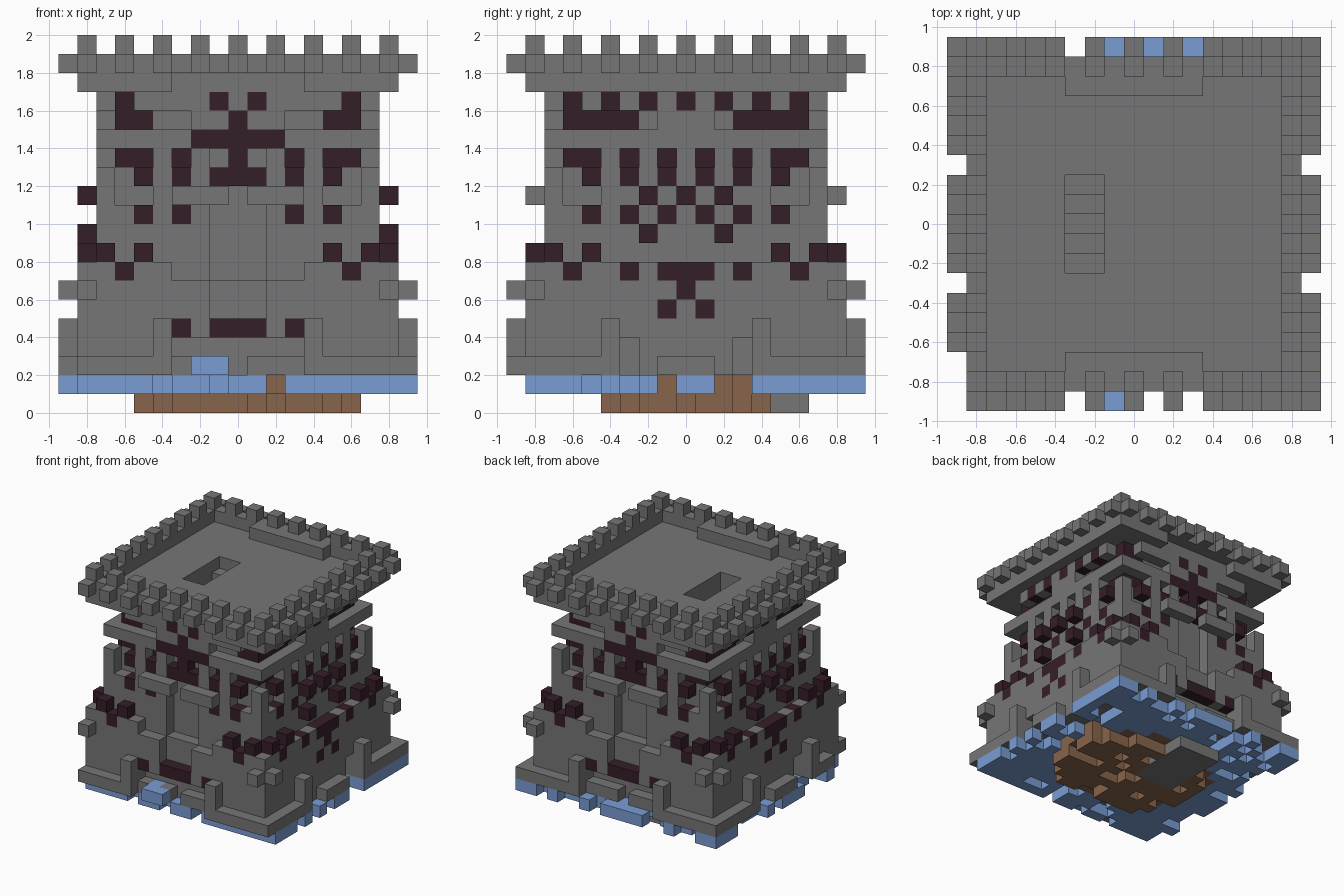
import bpy, bmesh, random
from mathutils import Vector

random.seed(4)
if "Cube" in bpy.data.objects:
    bpy.data.objects.remove(bpy.data.objects["Cube"])

U = 0.1          # block size
cells = {}       # block position -> part name


def material(name, rgb):
    m = bpy.data.materials.new(name)
    m.use_nodes = True
    m.diffuse_color = (*rgb, 1)
    bsdf = next(n for n in m.node_tree.nodes if n.type == "BSDF_PRINCIPLED")
    bsdf.inputs["Base Color"].default_value = (*rgb, 1)
    bsdf.inputs["Roughness"].default_value = 0.9
    return m


stone = material("stone grey", (0.18, 0.18, 0.18))
plum = material("dark plum", (0.036, 0.013, 0.022))
water = material("water blue", (0.195, 0.335, 0.65))
earth = material("earth brown", (0.25, 0.13, 0.069))

PARTS = {
    "tower_core": stone, "wall_facing": stone, "corner_buttresses": stone,
    "base_curb": stone, "parapet": stone, "merlons": stone, "cellar": stone,
    "window_recesses": plum, "front_emblem": plum, "festoons": plum,
    "water_layer": water, "earth_layer": earth,
}


def box(part, xs, ys, zs):
    for i in range(xs[0], xs[1] + 1):
        for j in range(ys[0], ys[1] + 1):
            for k in range(zs[0], zs[1] + 1):
                cells[i, j, k] = part


def wall(part, faces, depth, offsets, heights):
    """Blocks on opposite walls, mirrored about the middle; part None cuts."""
    for a in offsets:
        for k in heights:
            for s in (-1, 1):
                for t in (-1, 1):
                    spots = []
                    if "f" in faces:
                        spots.append((s * a, t * depth, k))
                    if "s" in faces:
                        spots.append((t * depth, s * a, k))
                    for p in spots:
                        if part is None:
                            cells.pop(p, None)
                        else:
                            cells[p] = part


# Solid core, roof slab and stair opening
box("tower_core", (-6, 6), (-6, 6), (2, 16))
box("tower_core", (-8, 8), (-8, 8), (17, 17))
for j in range(-2, 3):
    for i in (-3, -2):
        for k in range(15 + j, 18):
            cells.pop((i, j, k), None)

# Outer wall facing, corner posts, mullions and string course
wall("wall_facing", "fs", 7, range(8), range(2, 12))
wall(None, "fs", 7, (5, 6), [11])
wall("wall_facing", "fs", 7, [7], (11, 12))
wall("wall_facing", "fs", 7, (0, 2, 4), (12, 13))
wall("wall_facing", "fs", 7, range(8), [14])
wall("wall_facing", "s", 7, (0, 1), [15])
wall("wall_facing", "f", 7, (1, 2), [15])
wall("wall_facing", "fs", 7, (3, 5), [16])
wall("wall_facing", "s", 7, [1], [16])
wall("wall_facing", "f", 7, (0, 2, 4), [16])

# Gate niche
wall(None, "f", 7, (0, 1), range(7, 12))

# Plum windows, set back under the string course and roof
wall("window_recesses", "fs", 6, (3, 5, 6), [13])
wall("window_recesses", "s", 6, [1], [13])
wall("window_recesses", "fs", 6, (5, 6), [15])
wall("window_recesses", "s", 6, (3, 4), [15])
wall("window_recesses", "fs", 6, [6], [16])
# Plum blocks level with the wall
wall("window_recesses", "fs", 7, (3, 5), (10, 12))
wall("window_recesses", "s", 7, [1], (10, 12))
wall("window_recesses", "s", 7, (0, 2, 4), [16])
wall("window_recesses", "f", 7, [1], [16])

# Cross emblem above both gates
for k, offsets in ((15, [0]), (14, (0, 1, 2)), (13, [0]), (12, (0, 1))):
    wall("front_emblem", "f", 7, offsets, [k])

# Corner buttresses with small knobs
wall("corner_buttresses", "fs", 8, range(4, 9), range(2, 8))
wall("corner_buttresses", "fs", 9, [8], [6])
cells.pop((-9, -8, 6))

# Gate piers and lintels
wall("wall_facing", "f", 8, (2, 3), (5, 6))
wall("wall_facing", "f", 8, [2], [4])
wall("wall_facing", "f", 8, (1, 2, 3), [2])
wall("wall_facing", "f", 8, (1, 2, 3), [11])

# Side panels and doorsteps
wall("wall_facing", "s", 8, range(4), range(4, 8))
wall("wall_facing", "s", 8, range(3), (2, 3))
wall("wall_facing", "s", 9, (0, 1), [2])

# Hanging festoons
for k, offsets in ((8, (5, 7)), (7, [6])):
    wall("festoons", "fs", 8, offsets, [k])
wall("festoons", "f", 8, (0, 1, 3), [4])
for k, offsets in ((11, (0, 2)), (9, [2]), (7, (0, 1, 3)), (6, [0]), (5, [1])):
    wall("festoons", "s", 8, offsets, [k])

# Curb and posts round the foot of the corners
wall("base_curb", "fs", 9, range(4, 10), [2])
wall("base_curb", "fs", 9, [4], (3, 4))
for j in (-9, -8, -7):
    cells.pop((-9, j, 2), None)

# Parapet, outer brackets, merlons and inner sills
wall(None, "f", 8, range(4), [17])
wall("parapet", "fs", 8, range(9), [18])
wall("parapet", "fs", 9, range(0, 9, 2), [18])
wall("parapet", "f", 7, range(4), [18])
wall("merlons", "fs", 8, range(0, 9, 2), [19])
cells.pop((-9, -8, 18), None)

# Ragged earth and water under the tower
for i in range(-9, 10):
    for j in range(-9, 10):
        if max(abs(i), abs(j)) < 7:
            cells[i, j, 2] = "water_layer"
        if (i / 6.5) ** 2 + (j / 5.5) ** 2 <= 1:
            cells[i, j, 1] = "earth_layer"
        elif j > -9:
            gap = (i == 2 and j < 0) or (i > 0 and j in (-1, 2, 3))
            corner = abs(i) == abs(j)
            ragged = not corner and random.random() < 0.28
            if not gap and not ragged:
                cells[i, j, 1] = "water_layer"
        r = ((i - 0.5) / 6.3) ** 2 + (j / 5) ** 2
        if r <= 1 and random.random() < 0.82:
            cells[i, j, 0] = "earth_layer"
box("water_layer", (-2, -1), (-9, -9), (2, 2))
box("water_layer", (-2, -2), (-9, -8), (2, 2))
for i in (-1, 1, 3):
    cells[i, 9, 1] = "water_layer"
cells.pop((-3, 9, 1), None)
for j in (-3, 3):
    cells.pop((-9, j, 1), None)
    cells.pop((9, j, 1), None)
box("cellar", (-3, 0), (1, 6), (0, 0))

# Turn the outer faces of each part into a mesh
AXES = [Vector(v) for v in ((1, 0, 0), (0, 1, 0), (0, 0, 1))]
for part, mat in PARTS.items():
    bm = bmesh.new()
    for cell, owner in cells.items():
        if owner != part:
            continue
        centre = Vector(cell) + AXES[2] / 2
        for n in range(3):
            for s in (-1, 1):
                normal = AXES[n] * s
                if tuple(int(c) for c in Vector(cell) + normal) in cells:
                    continue
                u, v = AXES[(n + 1) % 3] / 2, AXES[(n + 2) % 3] / 2 * s
                mid = centre + normal / 2
                quad = (mid - u - v, mid + u - v, mid + u + v, mid - u + v)
                bm.faces.new([bm.verts.new(p * U) for p in quad])
    bmesh.ops.remove_doubles(bm, verts=bm.verts, dist=U / 100)
    mesh = bpy.data.meshes.new(part)
    bm.to_mesh(mesh)
    bm.free()
    mesh.materials.append(mat)
    bpy.context.collection.objects.link(bpy.data.objects.new(part, mesh))
